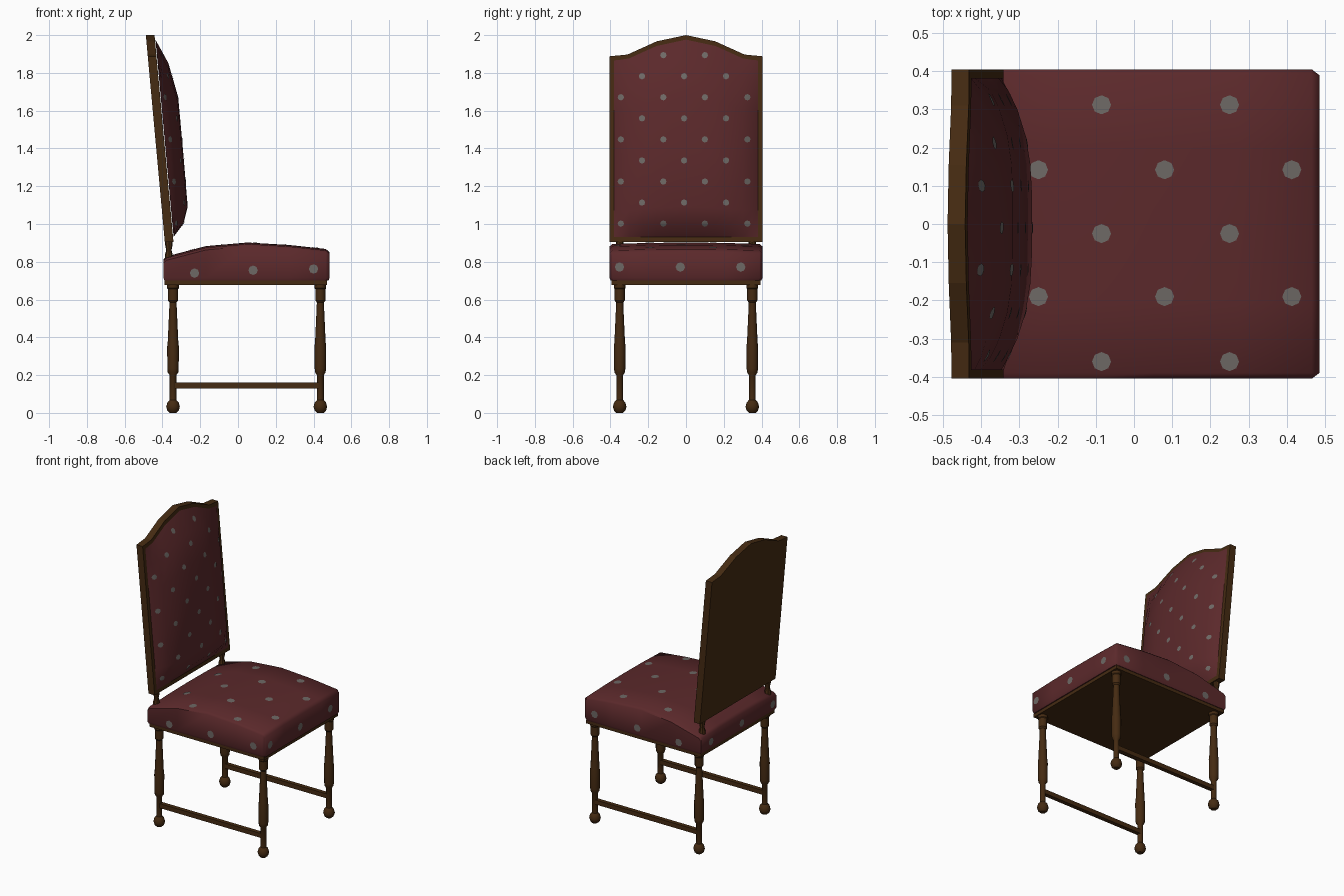
import bpy, bmesh, math
from mathutils import Vector
from mathutils.bvhtree import BVHTree

if "Cube" in bpy.data.objects:
    bpy.data.objects.remove(bpy.data.objects["Cube"])


def material(name, rgb):
    m = bpy.data.materials.new(name)
    m.diffuse_color = (*rgb, 1)
    m.use_nodes = True
    m.node_tree.nodes["Principled BSDF"].inputs["Base Color"].default_value = m.diffuse_color
    return m


WOOD = material("dark wood", (0.060, 0.024, 0.006))
RED = material("red upholstery", (0.105, 0.022, 0.024))
GREY = material("grey dots", (0.155, 0.140, 0.130))


def finish(bm, name, mat, angle=35):
    me = bpy.data.meshes.new(name)
    bm.to_mesh(me)
    me.materials.append(mat)
    me.shade_smooth()
    me.set_sharp_from_angle(angle=math.radians(angle))
    ob = bpy.data.objects.new(name, me)
    bpy.context.collection.objects.link(ob)
    return ob


def box(name, lo, hi, mat):
    bm = bmesh.new()
    bmesh.ops.create_cube(bm, size=1)
    for v in bm.verts:
        v.co = [(a + b) / 2 + c * (b - a) for a, b, c in zip(lo, hi, v.co)]
    return finish(bm, name, mat)


def lathe(name, profile, x, y, mat, n=12):
    bm = bmesh.new()
    rings = [[bm.verts.new((x + r * math.cos(2 * math.pi * k / n),
                            y + r * math.sin(2 * math.pi * k / n), z))
              for k in range(n)] for r, z in profile]
    for a, b in zip(rings, rings[1:]):
        for k in range(n):
            bm.faces.new((a[k], a[(k + 1) % n], b[(k + 1) % n], b[k]))
    bm.faces.new(rings[0][::-1])
    bm.faces.new(rings[-1])
    return finish(bm, name, mat)


def interp(x, pts):
    for (a, fa), (b, fb) in zip(pts, pts[1:]):
        if x <= b:
            return fa + (fb - fa) * (x - a) / (b - a)
    return pts[-1][1]


def dots(name, bvh, centres, direction, r):
    """Thin discs projected on to the padded surface along a direction."""
    d = Vector(direction)
    s = Vector((0, 1, 0)) if abs(d.y) < 0.5 else Vector((1, 0, 0))
    t = d.cross(s)
    bm = bmesh.new()
    for c in centres:
        offs = [Vector()] + [r * (s * math.cos(k * math.pi / 4) + t * math.sin(k * math.pi / 4))
                             for k in range(8)]
        vs = []
        for o in offs:
            start = Vector(c) + o - d
            hit = bvh.ray_cast(start, d)[0] or bvh.find_nearest(Vector(c) + o)[0]
            vs.append(bm.verts.new(hit - d * 0.003))
        for k in range(8):
            bm.faces.new((vs[0], vs[1 + (k + 1) % 8], vs[1 + k]))
    finish(bm, name, GREY)


# Turned legs and side stretchers
LEG = [(0.018, 0), (0.030, 0.012), (0.036, 0.032), (0.030, 0.055), (0.018, 0.068),
       (0.018, 0.20), (0.028, 0.215), (0.030, 0.235), (0.031, 0.35), (0.028, 0.375),
       (0.019, 0.575), (0.019, 0.585), (0.027, 0.595), (0.027, 0.655), (0.031, 0.66), (0.031, 0.685)]
for side, y in (("right", -0.351), ("left", 0.351)):
    lathe("front_leg_" + side, LEG, 0.436, y, WOOD)
    lathe("back_leg_" + side, LEG, -0.344, y, WOOD)
    box("stretcher_" + side, (-0.344, y - 0.014, 0.13), (0.436, y + 0.014, 0.16), WOOD)

# Seat frame
box("seat_frame", (-0.388, -0.395, 0.678), (0.472, 0.395, 0.703), WOOD)

# Seat cushion: arched grid with a skirt
PROFILE = [(-0.395, 0.812), (-0.38, 0.828), (-0.17, 0.883), (0.05, 0.902),
           (0.27, 0.889), (0.465, 0.868), (0.485, 0.850)]
YS = [-0.405, -0.39, -0.2, 0, 0.2, 0.39, 0.405]
bm = bmesh.new()
grid = []
for x, z in PROFILE:
    row = []
    for y in YS:
        zz = z - 0.008 * (y / 0.39) ** 2 - (0.012 if abs(y) > 0.4 else 0)
        corner = abs(y) > 0.4 and x > 0.48
        row.append(bm.verts.new((x - 0.009 * corner, y * (0.978 if corner else 1), zz)))
    grid.append(row)
for i in range(len(PROFILE) - 1):
    for j in range(len(YS) - 1):
        bm.faces.new((grid[i][j], grid[i + 1][j], grid[i + 1][j + 1], grid[i][j + 1]))
for z, s in ((0.715, 1), (0.70, 0.985)):
    rim = [e for e in bm.edges if e.is_boundary]
    new = bmesh.ops.extrude_edge_only(bm, edges=rim)["geom"]
    for v in new:
        if isinstance(v, bmesh.types.BMVert):
            v.co = (0.045 + (v.co.x - 0.045) * s, v.co.y * s, z)
bmesh.ops.holes_fill(bm, edges=[e for e in bm.edges if e.is_boundary], sides=0)
bmesh.ops.recalc_face_normals(bm, faces=bm.faces)
seat_bvh = BVHTree.FromBMesh(bm)
finish(bm, "seat_cushion", RED, 50)

# Seat dots
top = [(x, y, 0.9) for x in (-0.085, 0.25) for y in (0.312, -0.025, -0.36)]
top += [(x, y, 0.9) for x in (-0.25, 0.08, 0.413) for y in (0.142, -0.19)]
dots("seat_top_dots", seat_bvh, top, (0, 0, -1), 0.025)
dots("seat_front_dots", seat_bvh, [(0.5, y, 0.772) for y in (-0.352, -0.03, 0.29)], (-1, 0, 0), 0.025)
dots("seat_back_dots", seat_bvh, [(-0.4, y, 0.75) for y in (-0.36, -0.03, 0.30)], (1, 0, 0), 0.025)
SIDE = [(-0.23, 0.74), (0.08, 0.755), (0.40, 0.762)]
dots("seat_right_dots", seat_bvh, [(x, -0.41, z) for x, z in SIDE], (0, 1, 0), 0.025)
dots("seat_left_dots", seat_bvh, [(x, 0.41, z) for x, z in SIDE], (0, -1, 0), 0.025)


# Leaning back board with an arched crest
def front_x(z):
    return -0.342 - 0.0917 * (z - 0.91)


CREST = [(0, 2.0), (0.155, 1.967), (0.31, 1.897), (0.404, 1.888)]
half = [(0.404, 0.905)] + [(y, z) for y, z in CREST[::-1]]
outline = half + [(-y, z) for y, z in half[::-1] if y > 0]
bm = bmesh.new()
front = [bm.verts.new((front_x(z), y, z)) for y, z in outline]
back = [bm.verts.new((front_x(z) - 0.046, y, z)) for y, z in outline]
bm.faces.new(front)
bm.faces.new(back[::-1])
for k in range(len(outline)):
    m = (k + 1) % len(outline)
    bm.faces.new((front[m], front[k], back[k], back[m]))
bmesh.ops.recalc_face_normals(bm, faces=bm.faces)
finish(bm, "back_board", WOOD, 10)

# Short posts joining the back to the seat
for side, y in (("right", -0.35), ("left", 0.35)):
    lathe("back_post_" + side, [(0.024, 0.79), (0.020, 0.84), (0.014, 0.86), (0.020, 0.89), (0.020, 0.92)],
          -0.366, y, WOOD, 8)

# Bulging back pad
ACROSS = [(0, 1), (0.08, 0.99), (0.157, 0.94), (0.23, 0.80), (0.30, 0.55), (0.35, 0.28), (0.382, 0)]
RISE = [(0, 0), (0.067, 0.64), (0.153, 0.97), (0.43, 1), (0.71, 1), (0.88, 0.62), (1, 0)]
cols = [-y for y, _ in ACROSS[:0:-1]] + [y for y, _ in ACROSS]
bm = bmesh.new()
grid = []
for f, h in RISE:
    row = []
    for y in cols:
        z = 0.932 + f * (interp(abs(y), CREST) - 0.024 - 0.932)
        row.append(bm.verts.new((front_x(z) + 0.003 + 0.092 * h * interp(abs(y), ACROSS), y, z)))
    grid.append(row)
for a, b in zip(grid, grid[1:]):
    for j in range(len(cols) - 1):
        bm.faces.new((a[j], a[j + 1], b[j + 1], b[j]))
pad_bvh = BVHTree.FromBMesh(bm)
finish(bm, "back_pad", RED, 60)

# Back pad dots in staggered rows
centres = []
for k in range(9):
    ys = (-0.233, -0.01, 0.212) if k % 2 else (-0.345, -0.12, 0.10, 0.325)
    if k == 8:
        ys = (-0.12, 0.10)
    centres += [(-0.3, y, 1.002 + 0.1115 * k) for y in ys]
dots("back_pad_dots", pad_bvh, centres, (-1, 0, 0), 0.017)
